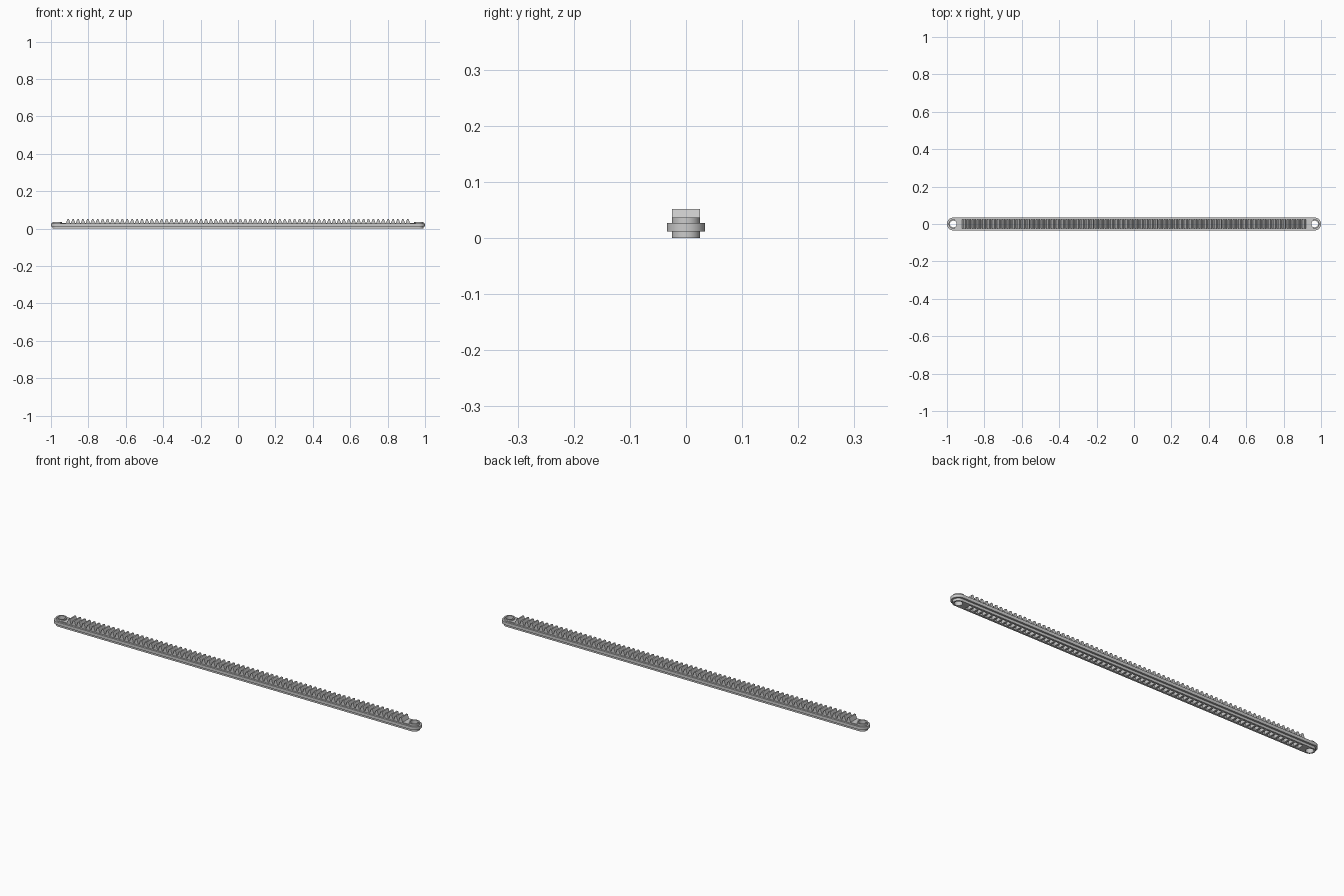
import bpy, bmesh, math

if "Cube" in bpy.data.objects:
    bpy.data.objects.remove(bpy.data.objects["Cube"])

HOLE_X, R_BODY, R_FLANGE, R_HOLE = 0.966, 0.025, 0.034, 0.018
TEETH, SPAN = 70, 0.908
PITCH = 2 * SPAN / (TEETH - 1)


def finish(bm, name):
    bmesh.ops.recalc_face_normals(bm, faces=bm.faces)
    me = bpy.data.meshes.new(name)
    bm.to_mesh(me)
    bm.free()
    ob = bpy.data.objects.new(name, me)
    bpy.context.collection.objects.link(ob)
    return ob


def stadium(r, z, n=16):
    pts = []
    for cx, start in ((HOLE_X, -math.pi / 2), (-HOLE_X, math.pi / 2)):
        for i in range(n + 1):
            a = start + math.pi * i / n
            pts.append((cx + r * math.cos(a), r * math.sin(a), z))
    return pts


def skin(bm, loops, caps=True):
    rings = [[bm.verts.new(p) for p in loop] for loop in loops]
    n = len(rings[0])
    pairs = list(zip(rings, rings[1:]))
    if not caps:
        pairs.append((rings[-1], rings[0]))
    for a, b in pairs:
        for i in range(n):
            j = (i + 1) % n
            bm.faces.new((a[i], a[j], b[j], b[i]))
    if caps:
        bm.faces.new(rings[0][::-1])
        bm.faces.new(rings[-1])


def circle(r, z, cx, n=32):
    return [(cx + r * math.cos(2 * math.pi * i / n), r * math.sin(2 * math.pi * i / n), z)
            for i in range(n)]


def box(x0, x1, y, z0, z1):
    return [[(x0, -y, z), (x1, -y, z), (x1, y, z), (x0, y, z)] for z in (z0, z1)]


# Round-ended bar with a wide middle flange
bm = bmesh.new()
skin(bm, [stadium(r, z) for r, z in ((R_BODY, 0), (R_BODY, 0.012), (R_FLANGE, 0.012),
                                    (R_FLANGE, 0.027), (R_BODY, 0.027), (R_BODY, 0.031))])
body = finish(bm, "rack_body")

# Pin holes and the row of pockets under the bar
bm = bmesh.new()
for s in (-1, 1):
    skin(bm, [circle(R_HOLE, z, s * HOLE_X) for z in (-0.02, 0.08)])
for i in range(TEETH):
    x = -SPAN + i * PITCH
    skin(bm, box(x - 0.32 * PITCH, x + 0.32 * PITCH, 0.016, -0.01, 0.021))
cutter = finish(bm, "hole_cutter")
cutter.hide_render = True
mod = body.modifiers.new("holes", 'BOOLEAN')
mod.operation, mod.solver, mod.object = 'DIFFERENCE', 'EXACT', cutter
bpy.context.view_layer.objects.active = body
bpy.ops.object.modifier_apply(modifier=mod.name)
bpy.data.objects.remove(cutter)

# Raised rings around the end holes
for s, name in ((-1, "left_collar"), (1, "right_collar")):
    bm = bmesh.new()
    skin(bm, [circle(r, z, s * HOLE_X) for r, z in
              ((R_BODY, 0.030), (R_BODY, 0.037), (R_HOLE, 0.037), (R_HOLE, 0.030))], caps=False)
    finish(bm, name)

# Gear teeth along the top
bm = bmesh.new()
for i in range(TEETH):
    x = -SPAN + i * PITCH
    prof = ((-0.0115, 0.030), (0.0115, 0.030), (0.0035, 0.052), (-0.0035, 0.052))
    skin(bm, [[(x + px, y, pz) for px, pz in prof] for y in (-R_BODY, R_BODY)])
finish(bm, "rack_teeth")

# Smooth the round walls, keep the edges sharp
bpy.ops.object.select_all(action='DESELECT')
for ob in bpy.context.collection.objects:
    ob.select_set(True)
bpy.context.view_layer.objects.active = body
bpy.ops.object.shade_smooth_by_angle(angle=math.radians(30))
